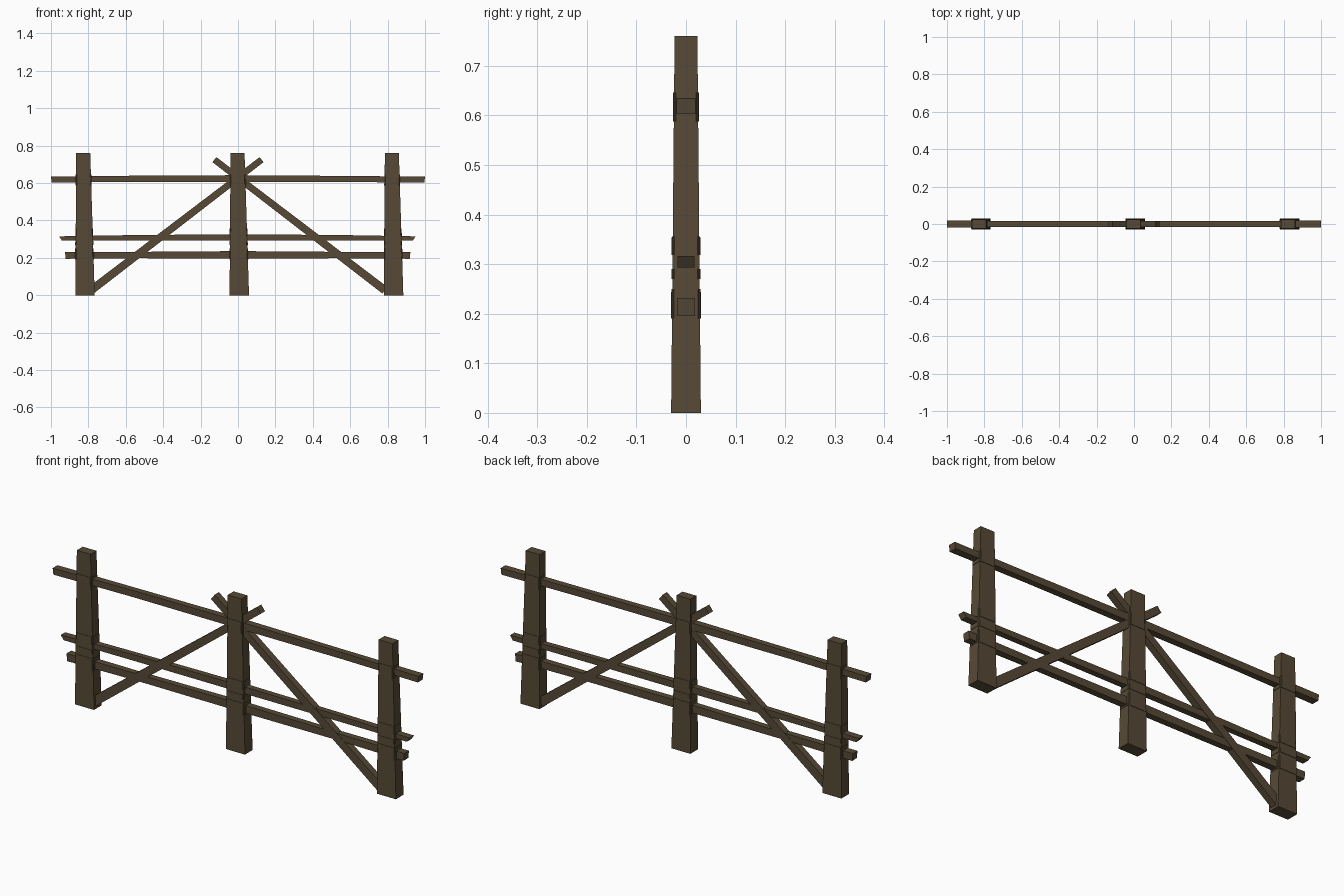
import bpy, bmesh, math
from mathutils import Vector

if "Cube" in bpy.data.objects:
    bpy.data.objects.remove(bpy.data.objects["Cube"])

wood = bpy.data.materials.new("dark_weathered_wood")
wood.diffuse_color = (0.095, 0.068, 0.037, 1)
wood.use_nodes = True
wood.node_tree.nodes["Principled BSDF"].inputs["Base Color"].default_value = wood.diffuse_color


def loft(name, rings, smooth=False):
    """Skin closed cross-sections into a capped solid."""
    bm = bmesh.new()
    loops = [[bm.verts.new(p) for p in ring] for ring in rings]
    n = len(loops[0])
    for a, b in zip(loops, loops[1:]):
        for i in range(n):
            bm.faces.new((a[i], a[(i + 1) % n], b[(i + 1) % n], b[i]))
    bm.faces.new(loops[0][::-1])
    bm.faces.new(loops[-1])
    bmesh.ops.recalc_face_normals(bm, faces=bm.faces)
    me = bpy.data.meshes.new(name)
    bm.to_mesh(me)
    bm.free()
    me.materials.append(wood)
    ob = bpy.data.objects.new(name, me)
    bpy.context.collection.objects.link(ob)
    return ob


def post_ring(cx, z, grow=0.0, chamfer=0.0):
    """Post outline at height z: the post narrows mostly on its right side."""
    t = z / 0.76
    x0 = cx - 0.045 + 0.005 * t - grow
    x1 = cx + 0.059 - 0.024 * t + grow
    h = 0.030 - 0.007 * t + grow
    c = chamfer
    if not c:
        return [(x0, -h, z), (x1, -h, z), (x1, h, z), (x0, h, z)]
    return [(x0 + c, -h, z), (x1 - c, -h, z), (x1, -h + c, z), (x1, h - c, z),
            (x1 - c, h, z), (x0 + c, h, z), (x0, h - c, z), (x0, -h + c, z)]


# Posts and the lashing bands wrapped around them
bands = [(0.19, 0.25), (0.27, 0.29), (0.318, 0.356), (0.588, 0.646)]
for side, cx in (("left", -0.825), ("middle", 0.0), ("right", 0.825)):
    loft(side + "_post", [post_ring(cx, 0), post_ring(cx, 0.76)])
    for i, (z0, z1) in enumerate(bands):
        loft(f"{side}_lashing_{i + 1}",
             [post_ring(cx, z0, 0.002, 0.006), post_ring(cx, z1, 0.002, 0.006)])


def rail(name, stations, slant=0.0):
    """Horizontal rail; stations are (x, z_low, z_high, half_depth)."""
    rings = []
    for i, (x, z0, z1, h) in enumerate(stations):
        s = slant * (-1 if i == 0 else 1 if i == len(stations) - 1 else 0)
        rings.append([(x - s, -h, z0), (x - s, h, z0), (x, h, z1), (x, -h, z1)])
    return loft(name, rings)


# Three rails, slightly swollen between the posts
rail("top_rail", [(-1.0, 0.603, 0.634, 0.019), (-0.58, 0.606, 0.639, 0.015),
                  (0, 0.606, 0.642, 0.017), (0.58, 0.605, 0.638, 0.015),
                  (1.0, 0.603, 0.634, 0.019)], 0.004)
rail("middle_rail", [(-0.957, 0.293, 0.315, 0.017), (-0.55, 0.292, 0.322, 0.014),
                     (0, 0.292, 0.326, 0.015), (0.55, 0.292, 0.322, 0.014),
                     (0.95, 0.293, 0.315, 0.017)], 0.015)
rail("lower_rail", [(-0.925, 0.195, 0.232, 0.018), (-0.55, 0.198, 0.232, 0.015),
                    (0, 0.197, 0.236, 0.016), (0.55, 0.198, 0.232, 0.015),
                    (0.922, 0.195, 0.232, 0.018)], 0.004)

# Crossing diagonal braces, mirrored about the middle post
for side, m in (("left", 1), ("right", -1)):
    a, b = Vector((-0.785, 0, 0.027)), Vector((0.126, 0, 0.725))
    d = (b - a).normalized()
    n = Vector((-d.z, 0, d.x))
    rings = []
    for p, w in ((a, 0.022), (b, 0.017)):
        ring = []
        for sw, sy in ((-1, -1), (1, -1), (1, 1), (-1, 1)):
            q = p + n * w * sw
            ring.append((q.x * m, sy * 0.0165, max(q.z, 0.005)))
        rings.append(ring)
    loft(side + "_brace", rings)
